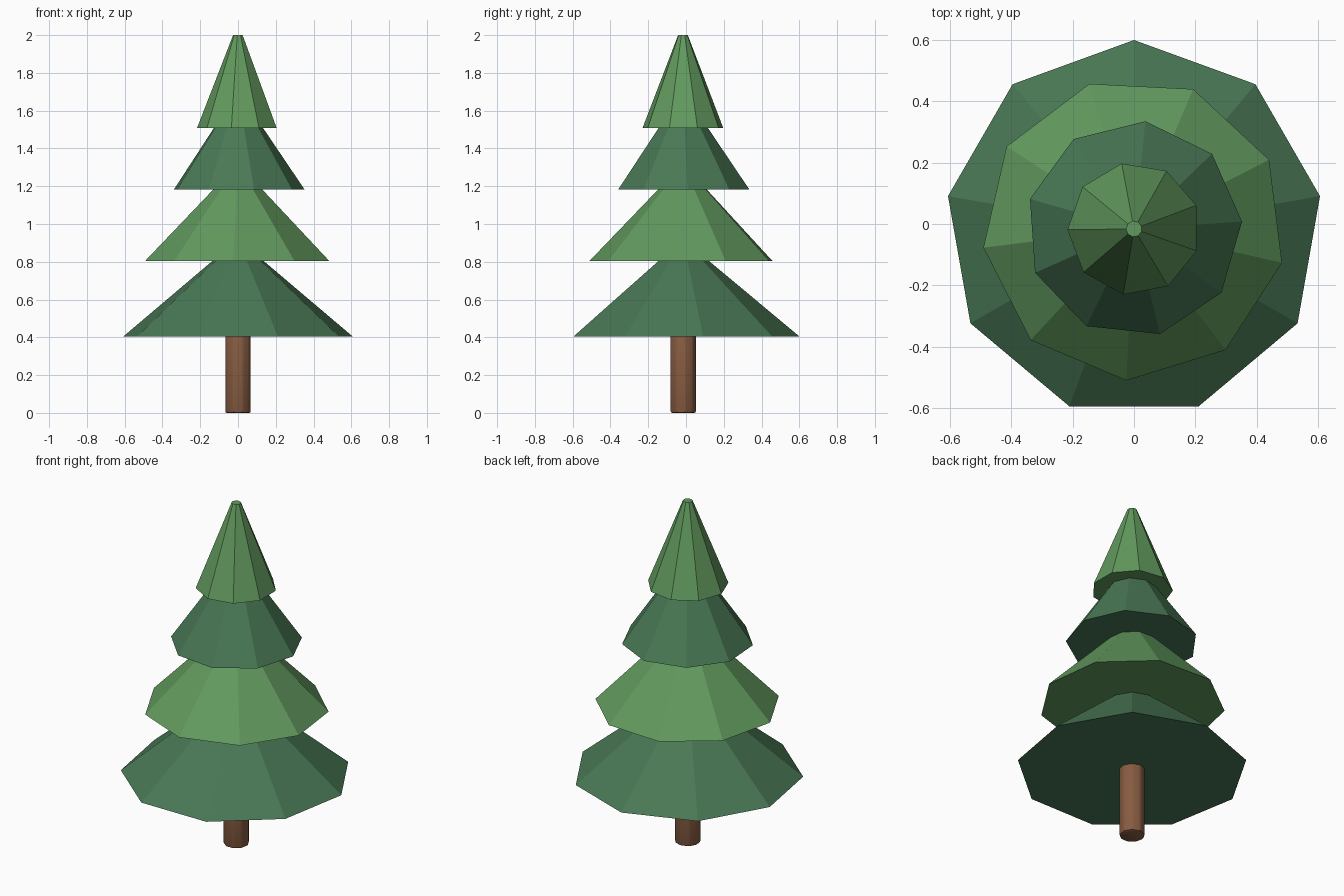
import bpy, bmesh, math
from mathutils import Matrix

if "Cube" in bpy.data.objects:
    bpy.data.objects.remove(bpy.data.objects["Cube"])

CENTRE_Y = -0.016


def material(name, rgb):
    m = bpy.data.materials.new(name)
    m.diffuse_color = (*rgb, 1)
    m.use_nodes = True
    m.node_tree.nodes["Principled BSDF"].inputs["Base Color"].default_value = m.diffuse_color
    return m


dark_green = material("dark_green", (0.066, 0.187, 0.090))
light_green = material("light_green", (0.122, 0.323, 0.112))
bark_brown = material("bark_brown", (0.240, 0.106, 0.052))


def frustum(name, z0, z1, r0, r1, turn, mat, sides=9, bevel=0.0):
    """Closed tapered prism whose first corner points 'turn' degrees from +x."""
    bm = bmesh.new()
    rings = []
    for z, r in ((z0, r0), (z1, r1)):
        ring = []
        for i in range(sides):
            a = math.radians(turn + 360 * i / sides)
            ring.append(bm.verts.new((r * math.cos(a), r * math.sin(a), z)))
        rings.append(ring)
    low, high = rings
    for i in range(sides):
        j = (i + 1) % sides
        bm.faces.new((low[i], low[j], high[j], high[i]))
    bm.faces.new(low[::-1])
    bm.faces.new(high)
    if bevel:
        bmesh.ops.bevel(bm, geom=bm.edges[:], offset=bevel, segments=2,
                        profile=0.5, affect='EDGES')
    bmesh.ops.transform(bm, matrix=Matrix.Translation((0, CENTRE_Y, 0)), verts=bm.verts)
    mesh = bpy.data.meshes.new(name)
    bm.to_mesh(mesh)
    bm.free()
    mesh.materials.append(mat)
    obj = bpy.data.objects.new(name, mesh)
    bpy.context.collection.objects.link(obj)
    return obj


# Trunk with softened edges
trunk = frustum("trunk", 0, 0.42, 0.07, 0.07, 10, bark_brown, bevel=0.01)
bpy.context.view_layer.objects.active = trunk
trunk.select_set(True)
bpy.ops.object.shade_smooth_by_angle(angle=math.radians(40))

# Four faceted branch tiers, alternating greens, each turned differently
frustum("branch_tier_bottom", 0.405, 0.815, 0.616, 0.125, 10, dark_green)
frustum("branch_tier_lower", 0.805, 1.195, 0.495, 0.12, 27.1, light_green)
frustum("branch_tier_upper", 1.183, 1.52, 0.353, 0.125, 3.9, dark_green)
frustum("branch_tier_top", 1.508, 2.0, 0.217, 0.026, 20.7, light_green)
